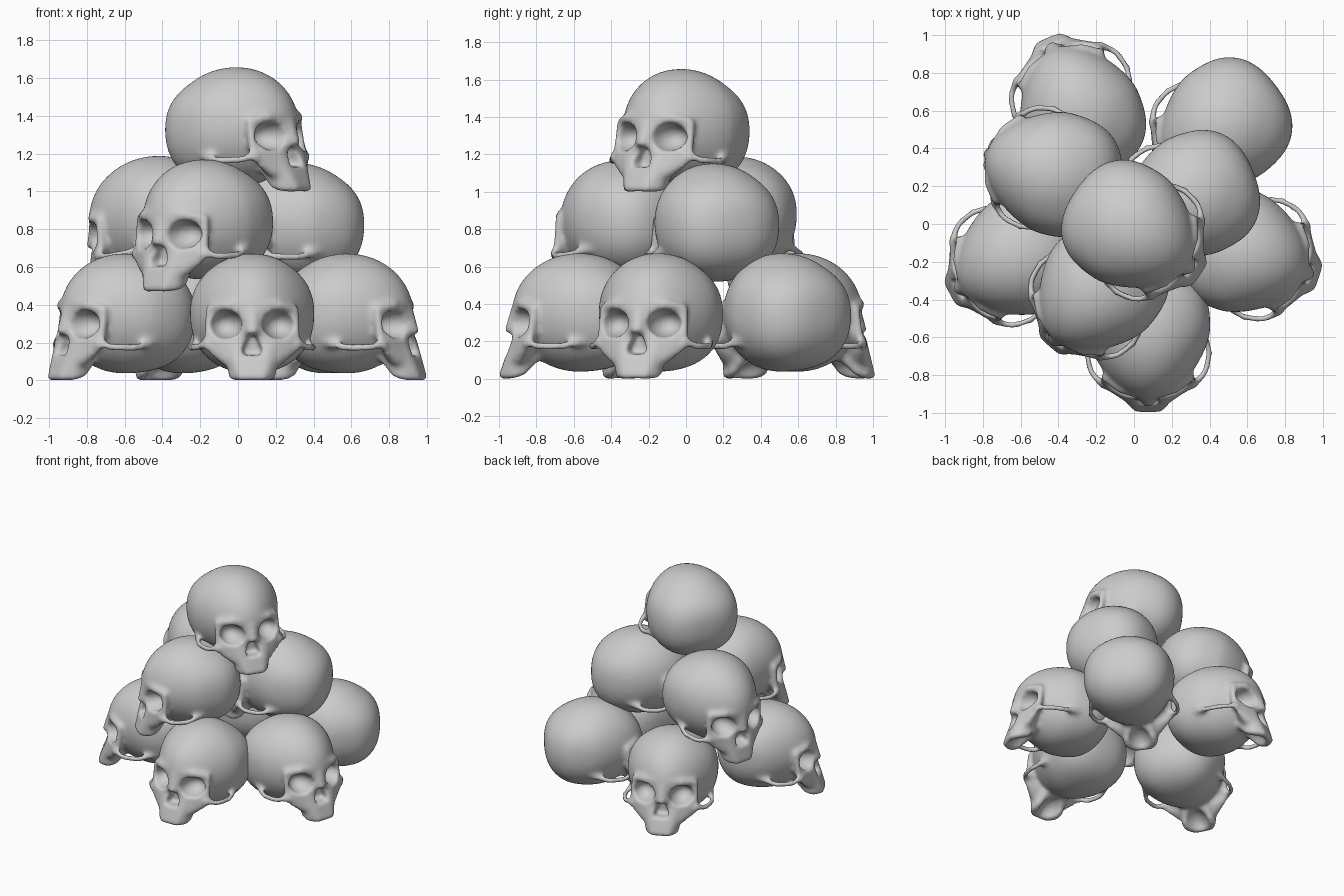
import bpy, bmesh
from math import radians
from mathutils import Vector, Matrix, Euler

if "Cube" in bpy.data.objects:
    bpy.data.objects.remove(bpy.data.objects["Cube"])

CZ = 0.355  # braincase centre height; skull faces -y


def ball(bm, c, r, seg=32):
    m = Matrix.Translation(c) @ Matrix.Diagonal((r[0], r[1], r[2], 1))
    return bmesh.ops.create_uvsphere(bm, u_segments=seg, v_segments=seg // 2, radius=1, matrix=m)["verts"]


def hull(bm, pts, mirror=True):
    # convex block through the points, optionally with their mirror images
    pts = list(pts) + ([(-x, y, z) for x, y, z in pts if x] if mirror else [])
    part = bmesh.new()
    for p in pts:
        part.verts.new(p)
    res = bmesh.ops.convex_hull(part, input=part.verts[:])
    junk = [g for g in res["geom_interior"] if isinstance(g, bmesh.types.BMVert)]
    if junk:
        bmesh.ops.delete(part, geom=junk, context='VERTS')
    bmesh.ops.recalc_face_normals(part, faces=part.faces[:])
    me = bpy.data.meshes.new("part")
    part.to_mesh(me)
    bm.from_mesh(me)
    part.free()
    bpy.data.meshes.remove(me)


def strut(bm, pts, r, rz):
    # chain of overlapping ellipsoids along a path
    for a, b in zip(pts, pts[1:]):
        for i in range(13):
            ball(bm, Vector(a).lerp(Vector(b), i / 12), (r, r, rz), 10)


def to_object(bm, name):
    me = bpy.data.meshes.new(name)
    bm.to_mesh(me)
    bm.free()
    ob = bpy.data.objects.new(name, me)
    bpy.context.collection.objects.link(ob)
    return ob


# braincase: egg, boxier at the lower back and pinched at the temples
bm = bmesh.new()
for v in ball(bm, (0, 0, 0), (1, 1, 1), 64):
    n = v.co.normalized()
    p = 2 + 0.45 * min(1, max(0, n.y * 1.2 + 0.4)) * min(1, max(0, 1 - 1.3 * n.z))
    f = sum(abs(c) ** p for c in n) ** (-1 / p)
    pinch = 1 + (0.05 if n.y > 0 else 0.2) * n.y
    v.co = (n.x * f * 0.328 * pinch, n.y * f * 0.36, CZ + n.z * f * 0.317)

# face masses
hull(bm, [(0.225, -0.24, 0.40), (0.15, -0.315, 0.425), (0.05, -0.35, 0.41),        # brow to cheek
          (0.25, -0.26, 0.20), (0.20, -0.32, 0.20), (0.10, -0.36, 0.18),
          (0.17, -0.15, 0.40), (0.16, -0.15, 0.32), (0.12, -0.20, 0.20)])
hull(bm, [(0.12, -0.345, 0.24), (0.115, -0.375, 0.12), (0.125, -0.36, 0.0),        # upper jaw
          (0.065, -0.435, 0.0), (0.05, -0.385, 0.15), (0.125, -0.29, 0.02),
          (0.10, -0.20, 0.12), (0.08, -0.18, 0.22)])
hull(bm, [(0.03, -0.33, 0.40), (0.02, -0.365, 0.38), (0.022, -0.405, 0.245),       # nose bridge
          (0.06, -0.35, 0.24)])
for s in (-1, 1):
    hull(bm, [(s * x, y, z) for x, y, z in                                         # cheek slope
              [(0.255, -0.28, 0.16), (0.245, -0.29, 0.21), (0.155, -0.32, 0.075), (0.11, -0.38, 0.08),
               (0.10, -0.25, 0.10), (0.11, -0.36, 0.20), (0.10, -0.22, 0.2)]], False)
    strut(bm, [(s * 0.24, -0.29, 0.19), (s * 0.305, -0.21, 0.175),                 # cheek arch
               (s * 0.325, -0.11, 0.172), (s * 0.29, 0.02, 0.2)], 0.02, 0.027)
    strut(bm, [(s * 0.242, -0.265, 0.20), (s * 0.232, -0.245, 0.38)], 0.02, 0.022)  # outer eye rim
    strut(bm, [(s * 0.05, -0.335, 0.40), (s * 0.15, -0.31, 0.405),                 # brow ridge
               (s * 0.232, -0.245, 0.38)], 0.02, 0.02)
master = to_object(bm, "skull_master")

# hollows: eyes, nose, palate
bm = bmesh.new()
for s in (-1, 1):
    ball(bm, (s * 0.143, -0.34, 0.298), (0.09, 0.135, 0.077))
cut_eyes = to_object(bm, "eye_cutter")
bm = bmesh.new()
hull(bm, [(0.06, -0.5, 0.13), (0.045, -0.30, 0.135), (0.02, -0.5, 0.25),
          (0.015, -0.30, 0.24), (0.065, -0.5, 0.16), (0.05, -0.30, 0.16)])
cut_nose = to_object(bm, "nose_cutter")
bm = bmesh.new()
ball(bm, (0, -0.26, -0.01), (0.09, 0.135, 0.11))
cut_palate = to_object(bm, "palate_cutter")


def remesh(size):
    m = master.modifiers.new("remesh", 'REMESH')
    m.mode, m.voxel_size = 'VOXEL', size


def smooth(n):
    m = master.modifiers.new("smooth", 'SMOOTH')
    m.factor, m.iterations = 0.5, n


remesh(0.012)
smooth(8)
for c in (cut_eyes, cut_nose, cut_palate):
    c.hide_render = True
    m = master.modifiers.new("cut", 'BOOLEAN')
    m.operation, m.solver, m.object = 'DIFFERENCE', 'EXACT', c
remesh(0.0135)
smooth(7)

# bake the skull and put its origin in the braincase centre
dg = bpy.context.evaluated_depsgraph_get()
skull = bpy.data.meshes.new_from_object(master.evaluated_get(dg))
skull.name = "skull"
skull.transform(Matrix.Translation((0, 0, -CZ)))
for p in skull.polygons:
    p.use_smooth = True
for o in (master, cut_eyes, cut_nose, cut_palate):
    bpy.data.objects.remove(o)

# pile: x, y, lift, facing angle, nod
PILE = {
    "base_skull_front": (0.075, -0.57, 0.0, -90, 0),
    "base_skull_left": (-0.60, -0.17, 0.0, 208, 0),
    "base_skull_right": (0.575, -0.15, 0.0, -18, 0),
    "base_skull_back_right": (0.465, 0.515, 0.0, 217, 0),
    "base_skull_back_left": (-0.29, 0.595, 0.0, 113, 0),
    "middle_skull_front": (-0.185, -0.345, 0.497, 229, 4),
    "middle_skull_left": (-0.435, 0.275, 0.515, 164, 10),
    "middle_skull_right": (0.297, 0.145, 0.48, 202, 0),
    "top_skull": (-0.012, -0.025, 0.985, -34, -2),
}
for name, (x, y, lift, yaw, nod) in PILE.items():
    ob = bpy.data.objects.new(name, skull)
    ob.location = (x, y, lift + CZ)
    ob.rotation_euler = Euler((radians(nod), 0, radians(yaw + 90)))
    bpy.context.collection.objects.link(ob)
